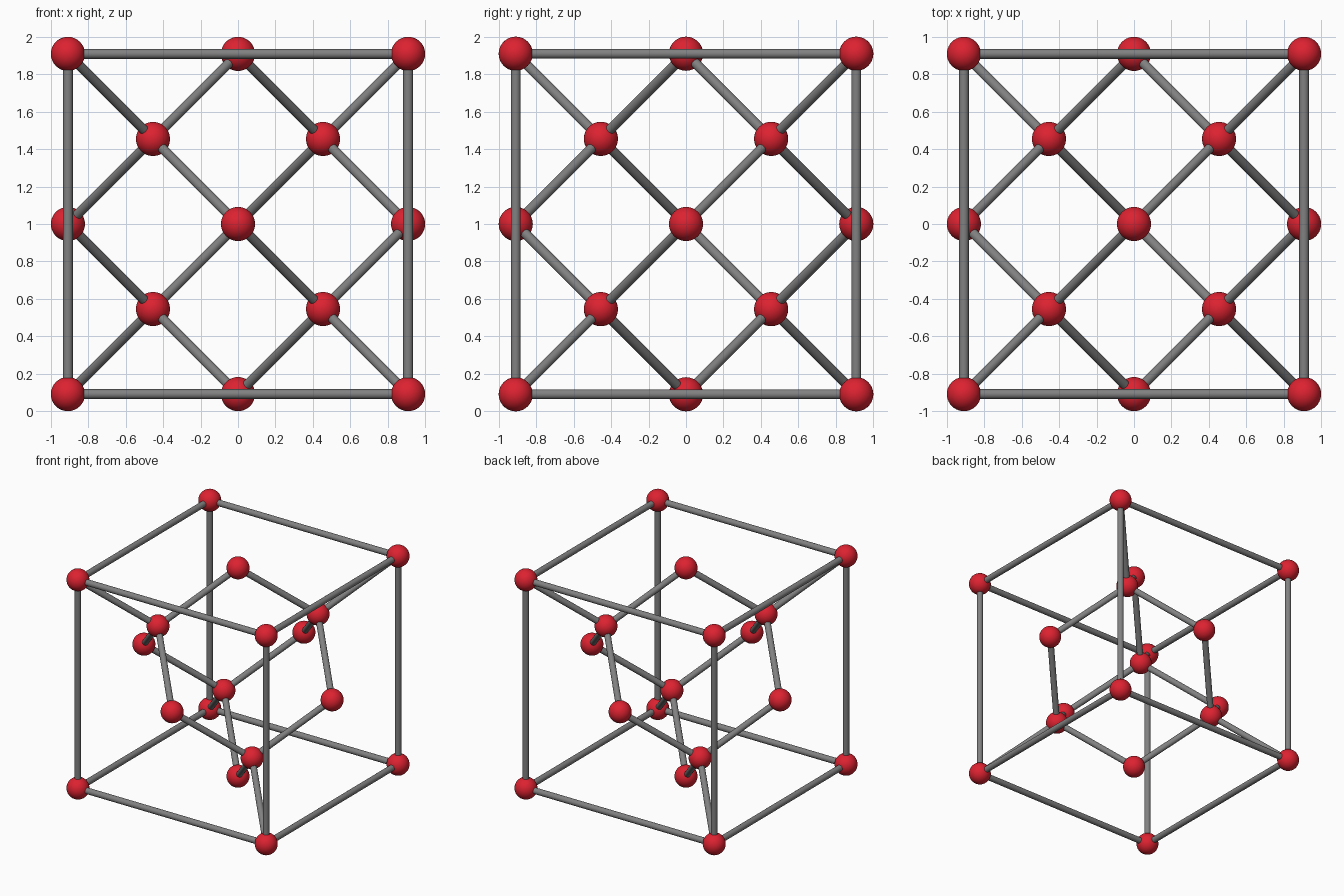
import bpy
from itertools import product
from mathutils import Vector

if "Cube" in bpy.data.objects:
    bpy.data.objects.remove(bpy.data.objects["Cube"])

A = 0.909    # half the cell edge
R = 0.091    # ball radius
ROD = 0.026  # rod radius
MID = Vector((0, 0, 1))


def material(name, rgb):
    m = bpy.data.materials.new(name)
    m.diffuse_color = (*rgb, 1)
    m.use_nodes = True
    m.node_tree.nodes["Principled BSDF"].inputs["Base Color"].default_value = m.diffuse_color
    return m


RED = material("red", (0.72, 0.016, 0.03))
GREY = material("grey", (0.22, 0.22, 0.22))


def finish(name, mat):
    o = bpy.context.object
    o.name = name
    o.data.materials.append(mat)
    bpy.ops.object.shade_smooth_by_angle()


def ball(name, p):
    bpy.ops.mesh.primitive_uv_sphere_add(segments=40, ring_count=24, radius=R, location=MID + A * p)
    finish(name, RED)


def rod(name, p, q):
    d = q - p
    bpy.ops.mesh.primitive_cylinder_add(vertices=24, radius=ROD, depth=d.length * A,
                                        location=MID + A * (p + q) / 2,
                                        rotation=d.to_track_quat('Z', 'Y').to_euler())
    finish(name, GREY)


corners = [Vector(c) for c in product((-1, 1), repeat=3)]
axes = [Vector(v) for v in ((1, 0, 0), (0, 1, 0), (0, 0, 1))]

# cube corners and the frame edges between them
for c in corners:
    ball("corner_ball", c)
    for i in range(3):
        if c[i] < 0:
            rod("frame_edge", c, c + 2 * axes[i])

# balls at the face centres
for a in axes:
    for s in (-1, 1):
        ball("face_ball", a * s)

# four inner balls, each bonded to one corner and three face centres
for c in corners:
    if c.x * c.y * c.z > 0:
        inner = c / 2
        ball("inner_ball", inner)
        rod("bond", inner, c)
        for i in range(3):
            rod("bond", inner, axes[i] * c[i])
